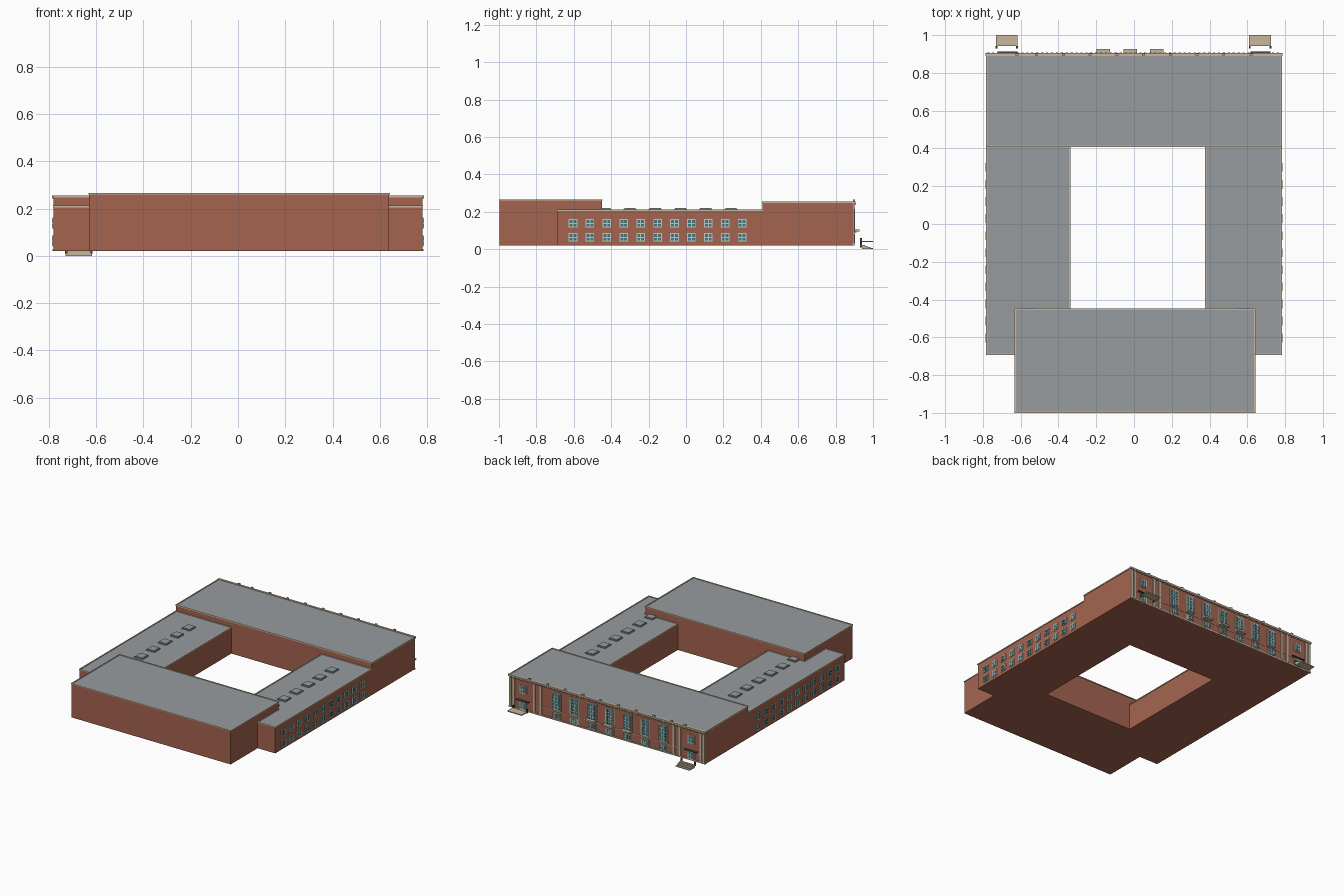
import bpy, bmesh
from mathutils import Vector

if "Cube" in bpy.data.objects:
    bpy.data.objects.remove(bpy.data.objects["Cube"])


def material(name, rgb):
    m = bpy.data.materials.new(name)
    m.diffuse_color = (*rgb, 1)
    m.use_nodes = True
    m.node_tree.nodes["Principled BSDF"].inputs["Base Color"].default_value = m.diffuse_color
    return m


BRICK = material("red brick", (0.376, 0.127, 0.08))
STONE = material("tan stone", (0.57, 0.47, 0.34))
ROOF = material("grey roof", (0.31, 0.33, 0.345))
GLASS = material("teal glass", (0.06, 0.18, 0.20))
FRAME = material("pale frame", (0.50, 0.60, 0.56))
METAL = material("dark metal", (0.07, 0.075, 0.075))


def finish(name, bm, *mats):
    bmesh.ops.recalc_face_normals(bm, faces=bm.faces)
    me = bpy.data.meshes.new(name)
    bm.to_mesh(me)
    bm.free()
    for m in mats:
        me.materials.append(m)
    ob = bpy.data.objects.new(name, me)
    bpy.context.collection.objects.link(ob)
    return ob


def boxes(name, mat, items):
    """One object from boxes given as (x0, x1, y0, y1, z0, z1)."""
    bm = bmesh.new()
    for x0, x1, y0, y1, z0, z1 in items:
        vs = bmesh.ops.create_cube(bm, size=1)["verts"]
        for v in vs:
            v.co = ((x0 + x1) / 2 + v.co.x * (x1 - x0),
                    (y0 + y1) / 2 + v.co.y * (y1 - y0),
                    (z0 + z1) / 2 + v.co.z * (z1 - z0))
    return finish(name, bm, mat)


def offset(pts, d):
    """Grow a counter-clockwise right-angled outline by d."""
    out = []
    for i, p in enumerate(pts):
        a, b, c = Vector(pts[i - 1]), Vector(p), Vector(pts[(i + 1) % len(pts)])
        e, f = (b - a).normalized(), (c - b).normalized()
        out.append((p[0] + d * (e.y + f.y), p[1] - d * (e.x + f.x)))
    return out


def prism(bm, pts, z0, z1):
    base = bm.faces.new([bm.verts.new((x, y, z0)) for x, y in pts])
    geo = bmesh.ops.extrude_face_region(bm, geom=[base], use_keep_orig=True)["geom"]
    bmesh.ops.translate(bm, vec=(0, 0, z1 - z0),
                        verts=[g for g in geo if isinstance(g, bmesh.types.BMVert)])
    return [g for g in geo if isinstance(g, bmesh.types.BMFace)][0]


def block(name, pts, top, lip):
    """Brick walls plus a stone coping around a sunken grey roof."""
    bm = bmesh.new()
    prism(bm, pts, 0.02, top - lip)
    finish(name + "_walls", bm, BRICK)
    bm = bmesh.new()
    roof = prism(bm, offset(pts, 0.003), top - lip, top)
    bmesh.ops.recalc_face_normals(bm, faces=bm.faces)
    bmesh.ops.inset_region(bm, faces=[roof], thickness=0.011, depth=0)
    inner = bmesh.ops.inset_region(bm, faces=[roof], thickness=0.0005, depth=-0.003)
    roof.material_index = 1
    finish(name + "_coping_and_roof", bm, STONE, ROOF)


# main masses around the courtyard
block("north_block", [(-.78, .41), (.78, .41), (.78, .895), (-.78, .895)], 0.256, 0.009)
block("south_block", [(-.63, -.997), (.64, -.997), (.64, -.45), (-.63, -.45)], 0.266, 0.006)
block("west_wing", [(-.78, -.69), (-.63, -.69), (-.63, -.45), (-.34, -.45),
                    (-.34, .41), (-.78, .41)], 0.212, 0.007)
block("east_wing", [(.64, -.69), (.78, -.69), (.78, .41), (.38, .41),
                    (.38, -.45), (.64, -.45)], 0.212, 0.007)

# skylights on the wings
curbs, lids = [], []
for cx in (-.56, .58):
    for k in range(6):
        cy = -.435 + .135 * k
        curbs.append((cx - .033, cx + .033, cy - .035, cy + .035, .208, .215))
        lids.append((cx - .028, cx + .028, cy - .030, cy + .030, .215, .219))
boxes("skylight_curbs", ROOF, curbs)
boxes("skylight_lids", ROOF, lids)

frames, panes = [], []


def window(axis, side, at, c, z0, z1, w, cols, rows):
    """Frame plate with a grid of glass plates, on a wall facing x or y."""
    def plate(a, b, lo, hi, t, out):
        d = sorted((at, at + side * t))
        out.append((*d, a, b, lo, hi) if axis == "x" else (a, b, *d, lo, hi))
    plate(c - w / 2, c + w / 2, z0, z1, .005, frames)
    g = .005
    pw, ph = (w - g * (cols + 1)) / cols, (z1 - z0 - g * (rows + 1)) / rows
    for i in range(cols):
        for j in range(rows):
            a, lo = c - w / 2 + g + i * (pw + g), z0 + g + j * (ph + g)
            plate(a, a + pw, lo, lo + ph, .0065, panes)


# side windows, two rows of eleven on each wing
for side in (-1, 1):
    for k in range(11):
        y = -.604 + .0904 * k
        window("x", side, side * .78, y, .040, .086, .046, 2, 2)
        window("x", side, side * .78, y, .115, .161, .046, 2, 2)

# entrance facade: seven tall bays with ground windows below
bays = [-.445 + .1415 * k for k in range(7)]
surrounds = []
for x in bays:
    window("y", 1, .898, x, .098, .215, .062, 3, 5)
    window("y", 1, .898, x, .036, .074, .055, 3, 2)
    surrounds += [(x - .037, x + .037, .893, .898, .092, .222),
                  (x - .032, x + .032, .893, .898, .031, .079)]
# corner bays: door below, window above
for x in (-.67, .67):
    window("y", 1, .898, x, .145, .195, .045, 2, 2)
    window("y", 1, .898, x, .030, .082, .045, 2, 2)
    surrounds += [(x - .028, x + .028, .893, .898, .139, .201),
                  (x - .028, x + .028, .893, .898, .026, .088)]
boxes("window_frames", FRAME, frames)
boxes("window_glass", GLASS, panes)
boxes("window_surrounds", STONE, surrounds)

# cornice, dentils, belt course and plinth
boxes("facade_cornice", STONE, [(-.787, .787, .89, .905, .243, .256)])
boxes("cornice_dentils", STONE,
      [(-.778 + .026 * k, -.766 + .026 * k, .894, .909, .238, .247) for k in range(60)])
boxes("belt_course", STONE, [(-.78, .78, .893, .8975, .084, .089)])
boxes("plinth", STONE, [(-.785, .785, .89, .9, .02, .029)])
boxes("pilasters", STONE, [(x - .008, x + .008, .89, .901, .029, .243)
                           for x in (-.772, -.745, -.58, -.53, .53, .58, .745, .772)])
boxes("cornice_finials", STONE,
      [(x - .008, x + .008, .893, .903, .256, .266)
       for x in [b - .07 for b in bays] + [bays[-1] + .07, -.62, .62]])

# balconies on the three middle bays
boxes("balcony_slabs", STONE, [(x - .036, x + .036, .895, .927, .094, .106)
                               for x in bays[2:5]])
boxes("door_hoods", METAL, [(x - .052, x + .052, .895, .912, .089, .094)
                            for x in (-.67, .67)])

# west stair steps down to the ground, east landing is a raised slab
boxes("west_stair", STONE, [(-.73, -.617, .942 + .0145 * k, .9565 + .0145 * k,
                             0, .022 - .0055 * k) for k in range(4)])
boxes("east_landing", STONE, [(.61, .725, .942, 1.0, .037, .044)])
boxes("stair_posts", METAL,
      [(x - .005, x + .005, .930, .942, z, z + .028)
       for x, z in ((-.727, .01), (-.62, .01), (.613, .032), (.722, .032))])
